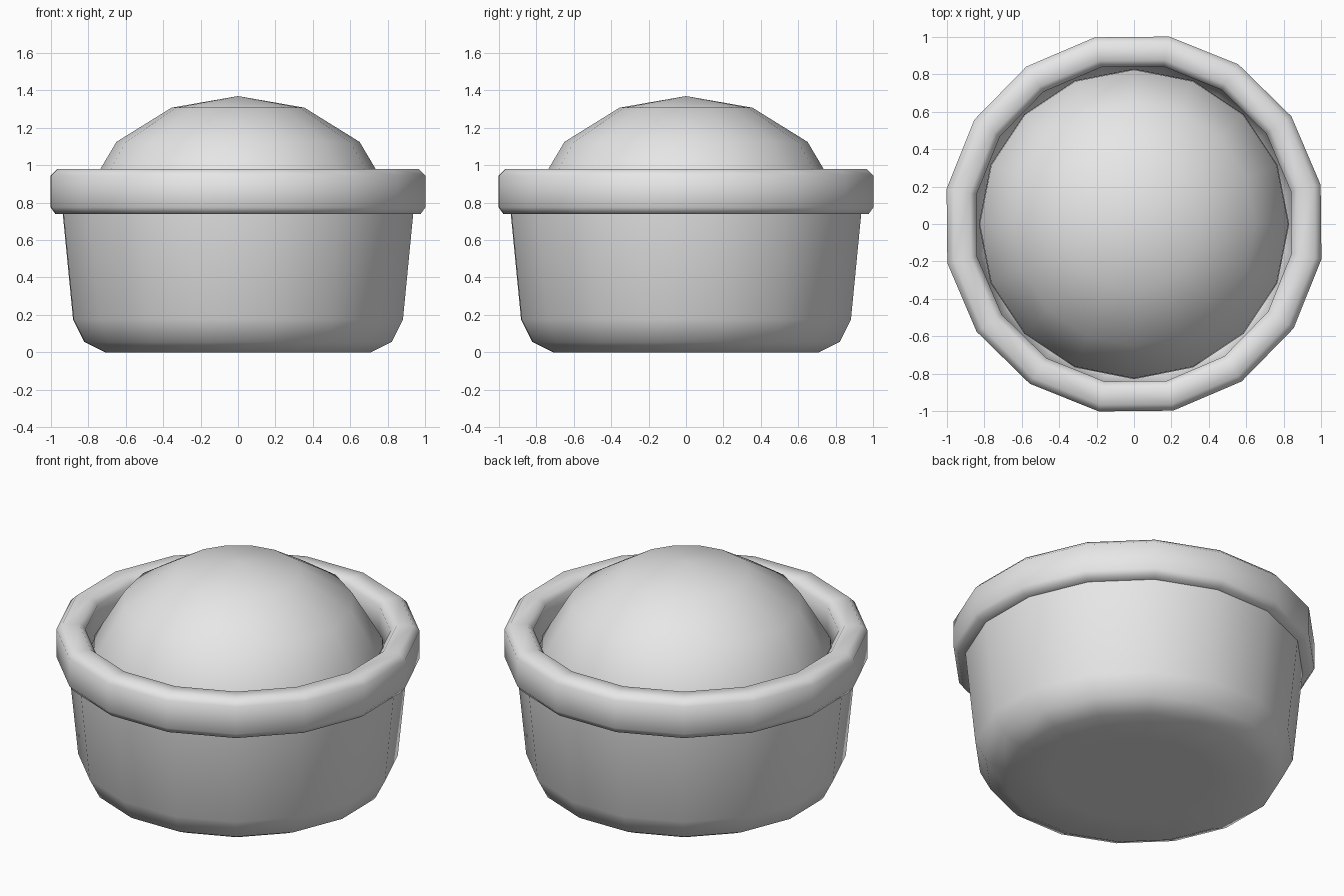
import bpy
import bmesh
from math import cos, pi, radians
from mathutils import Matrix, Vector

SIDES = 16
FLAT = 1 / cos(pi / SIDES)   # turns a face distance into a corner radius

cube = bpy.data.objects.get("Cube")
if cube:
    bpy.data.objects.remove(cube, do_unlink=True)

grey = bpy.data.materials.new("light_grey")
grey.use_nodes = True
colour = (0.8, 0.8, 0.8, 1)
grey.diffuse_color = colour
grey.node_tree.nodes["Principled BSDF"].inputs["Base Color"].default_value = colour


def lathe(name, profile, turn=0.0, scale=1.0, closed=False, wall=0.0):
    """Spin an (r, z) profile around z into a smooth 16-sided part."""
    bm = bmesh.new()
    verts = [bm.verts.new((r * scale, 0, z)) for r, z in profile]
    edges = [bm.edges.new(pair) for pair in zip(verts, verts[1:])]
    if closed:
        edges.append(bm.edges.new((verts[-1], verts[0])))
    bmesh.ops.spin(bm, geom=verts + edges, cent=(0, 0, 0), axis=(0, 0, 1),
                   angle=2 * pi, steps=SIDES)
    bmesh.ops.remove_doubles(bm, verts=bm.verts, dist=0.001)
    bmesh.ops.recalc_face_normals(bm, faces=bm.faces)
    bmesh.ops.rotate(bm, verts=bm.verts, cent=Vector(),
                     matrix=Matrix.Rotation(turn, 3, "Z"))
    for face in bm.faces:
        face.smooth = True
    mesh = bpy.data.meshes.new(name)
    bm.to_mesh(mesh)
    bm.free()
    mesh.materials.append(grey)
    obj = bpy.data.objects.new(name, mesh)
    bpy.context.collection.objects.link(obj)
    if wall:
        shell = obj.modifiers.new("wall", "SOLIDIFY")
        shell.thickness = wall
        shell.offset = -1
    return obj


half_step = pi / SIDES + radians(0.6)

# Tapered bowl with a rounded foot
lathe("bowl", [(0, 0), (0.45, 0), (0.71, 0), (0.82, 0.055), (0.88, 0.175),
               (0.935, 0.74), (0.945, 0.86)],
      turn=half_step, scale=FLAT, wall=0.05)

# Thick collar with softened corners
lathe("rim", [(0.84, 0.77), (0.84, 0.945), (0.875, 0.98), (0.965, 0.98),
              (1, 0.945), (1, 0.775), (0.975, 0.74), (0.87, 0.74)],
      turn=half_step, scale=FLAT, closed=True)

# Domed filling that rises out of the collar
lathe("dome", [(0, 1.37), (0.355, 1.308), (0.65, 1.125), (0.825, 0.83),
               (0.83, 0.72)], wall=0.06)
